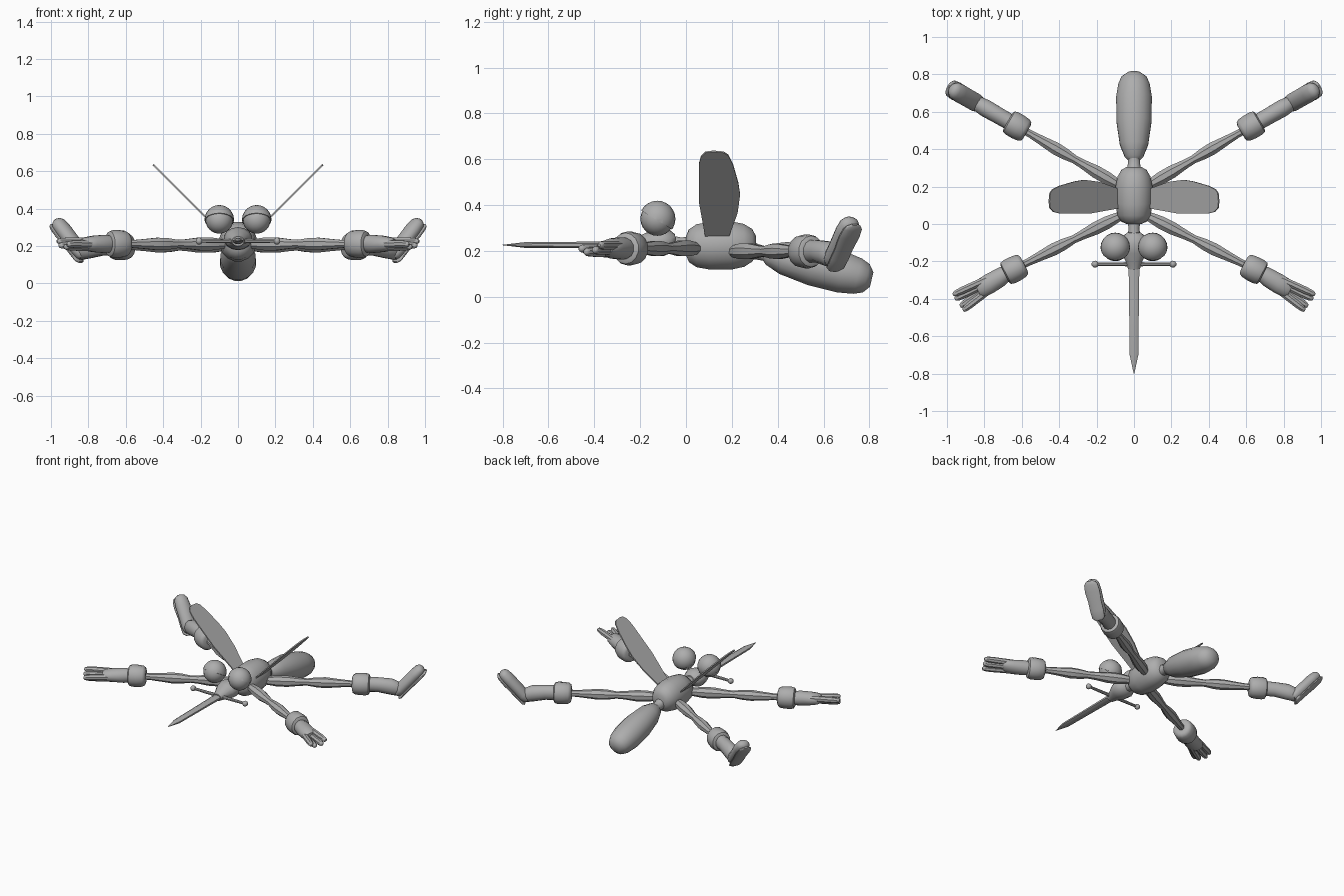
import bpy, bmesh, math
from mathutils import Vector, Matrix

if "Cube" in bpy.data.objects:
    bpy.data.objects.remove(bpy.data.objects["Cube"])

V = Vector
grey = bpy.data.materials.new("plain grey")
grey.diffuse_color = (0.42, 0.42, 0.42, 1)
grey.use_nodes = True
grey.node_tree.nodes["Principled BSDF"].inputs["Base Color"].default_value = grey.diffuse_color


def finish(name, bm, mirror=False, angle=40):
    bmesh.ops.recalc_face_normals(bm, faces=bm.faces)
    me = bpy.data.meshes.new(name)
    bm.to_mesh(me)
    bm.free()
    me.materials.append(grey)
    ob = bpy.data.objects.new(name, me)
    bpy.context.collection.objects.link(ob)
    bpy.ops.object.select_all(action='DESELECT')
    ob.select_set(True)
    bpy.context.view_layer.objects.active = ob
    bpy.ops.object.shade_smooth_by_angle(angle=math.radians(angle))
    if mirror:
        ob.modifiers.new("mirror", 'MIRROR').use_axis[0] = True
    return ob


def loft(name, stations, side, n=12, mirror=False, angle=40):
    """Skin oval rings; each station is (centre, half width, half thickness)."""
    bm = bmesh.new()
    side = V(side).normalized()
    axis = (stations[-1][0] - stations[0][0]).normalized()
    up = side.cross(axis).normalized()
    rings = []
    for c, a, b in stations:
        ring = []
        for i in range(n):
            t = 2 * math.pi * (i + 0.5) / n
            ring.append(bm.verts.new(c + side * a * math.cos(t) + up * b * math.sin(t)))
        rings.append(ring)
    for r, s in zip(rings, rings[1:]):
        for i in range(n):
            j = (i + 1) % n
            bm.faces.new((r[i], r[j], s[j], s[i]))
    bm.faces.new(rings[0])
    bm.faces.new(rings[-1])
    return finish(name, bm, mirror, angle)


def along(a, b, profile, ky=1.0):
    """Stations on the line a-b from (fraction, radius) pairs."""
    a, b = V(a), V(b)
    return [(a.lerp(b, t), r, r * ky) for t, r in profile]


X = (1, 0, 0)
PILL = [(0, .45), (.03, .7), (.1, .9), (.2, 1), (.8, 1), (.92, .85), (.98, .6), (1, .3)]


def pill(r):
    return [(t, k * r) for t, k in PILL]


# Body
loft("thorax", along((0, 0, .222), (0, .305, .225),
     [(0, .04), (.04, .068), (.15, .09), (.35, .101), (.65, .101), (.83, .09), (.95, .068), (1, .04)], 1.06), X, 16)
loft("abdomen", along((0, .34, .19), (0, .81, .075),
     [(0, .03), (.04, .05), (.18, .077), (.45, .096), (.72, .097), (.87, .085), (.95, .068), (1, .035)], .95), X, 16)
loft("waist", along((0, .25, .21), (0, .38, .18), [(0, .05), (.45, .035), (.7, .033), (1, .045)]), X)
loft("neck", along((0, -.1, .235), (0, .05, .225), [(0, .04), (.5, .03), (1, .04)]), X)

# Head
loft("head", along((0, -.24, .225), (0, -.045, .245),
     [(0, .033), (.2, .045), (.45, .068), (.7, .078), (.9, .06), (1, .035)], .8), X, 14)

# Eyes with half-shell lids
EYE = V((.1, -.125, .34))
for name, r in (("eye", .074), ("eyelid", .079)):
    bm = bmesh.new()
    bmesh.ops.create_uvsphere(bm, u_segments=20, v_segments=12, radius=r)
    if name == "eyelid":
        bmesh.ops.bisect_plane(bm, geom=bm.verts[:] + bm.edges[:] + bm.faces[:],
                               plane_co=(0, 0, -.007), plane_no=(0, .52, .85), clear_inner=True)
        bmesh.ops.holes_fill(bm, edges=[e for e in bm.edges if e.is_boundary], sides=0)
    bmesh.ops.translate(bm, verts=bm.verts, vec=EYE)
    finish(name, bm, True)

# Sword-like beak and its crossbar
loft("beak", along((0, -.18, .226), (0, -.8, .226),
     [(0, .032), (.3, .029), (.84, .025), (1, .002)], .55), X, 8)
loft("crossbar", along((-.205, -.215, .226), (.205, -.215, .226),
     [(0, .009), (.35, .011), (.5, .015), (.65, .011), (1, .009)]), (0, 1, 0), 8)
bm = bmesh.new()
bmesh.ops.create_uvsphere(bm, u_segments=10, v_segments=8, radius=.019,
                          matrix=Matrix.Translation((.208, -.215, .226)))
finish("crossbar_knob", bm, True)

# Wings: outline in (y, z), leaning outward at 45 degrees
OUTLINE = [(.085, .26), (.185, .26), (.225, .37), (.236, .45), (.228, .5), (.205, .58), (.185, .62),
           (.165, .634), (.12, .638), (.085, .634), (.065, .615), (.056, .58), (.056, .42)]
bm = bmesh.new()
face = bm.faces.new([bm.verts.new((z - .187, y, z)) for y, z in OUTLINE])
thick = V((.006, 0, -.006))
ext = bmesh.ops.extrude_face_region(bm, geom=[face])
bmesh.ops.translate(bm, verts=[g for g in ext["geom"] if isinstance(g, bmesh.types.BMVert)], vec=thick)
finish("wing", bm, True, 30)

# Limbs
LEG = [(-.1, .012), (-.03, .026), (.05, .037), (.12, .037), (.2, .027), (.25, .024),
       (.31, .033), (.37, .036), (.45, .028), (.52, .022), (.62, .022)]
CUFF = [(.545, .045), (.55, .06), (.565, .07), (.6, .074), (.635, .074), (.655, .068), (.662, .055)]


def limb(prefix, base, direction):
    base, d = V(base), V(direction).normalized()
    side = V((-d.y, d.x, 0))

    def at(dist, z=0, lat=0):
        return base + d * dist + V((0, 0, z)) + side * lat
    loft(prefix + "_leg", [(at(t), r, r) for t, r in LEG], side, 8, True)
    loft(prefix + "_cuff", [(at(t), r * .95, r) for t, r in CUFF], side, 14, True)
    return at, side


# Front legs end in gloved hands
at, side = limb("front", (.1, .03, .211), (.893, -.449, 0))
loft("glove_palm", [(at(.65), .045, .045), (at(.69, 0, -.005), .052, .05), (at(.76, 0, -.01), .055, .045),
                    (at(.81, 0, -.012), .052, .036), (at(.83, 0, -.012), .04, .025)], side, 12, True)
FINGERS = [((.72, -.265, .225), (.968, -.378, .225)),
           ((.75, -.3, .205), (.958, -.402, .203)),
           ((.73, -.32, .208), (.915, -.462, .21)),
           ((.74, -.315, .19), (.93, -.44, .196))]
for i, (a, b) in enumerate(FINGERS):
    loft("glove_finger_%d" % (i + 1), along(a, b, pill(.021)), side, 8, True)

# Back legs end in shoes with upturned toes
at, side = limb("back", (.1, .22, .198), (.867, .499, 0))
loft("shoe_ankle", [(at(.65), .045, .052), (at(.72), .046, .05), (at(.8, -.01), .048, .055),
                    (at(.85, -.025), .042, .048), (at(.875, -.03), .025, .03)], side, 12, True)
heel, toe = at(.835, -.055), at(.99, .12)
loft("shoe_foot", along(heel, toe, [(0, .032), (.06, .044), (.2, .05), (.5, .05), (.8, .051),
                                    (1, .046), (1.08, .034), (1.12, .016)], .8), side, 14, True)
# Sole plate on the outer side of the foot
out = (toe - heel).cross(side).normalized()
if out.z > 0:
    out = -out
loft("shoe_sole", [(c + out * .034, a, b * .28) for c, a, b in
                   along(heel, toe, [(-.04, .025), (.03, .044), (.25, .047), (.5, .046), (.8, .052),
                                     (1, .047), (1.07, .036), (1.11, .018)])], side, 14, True, 50)
